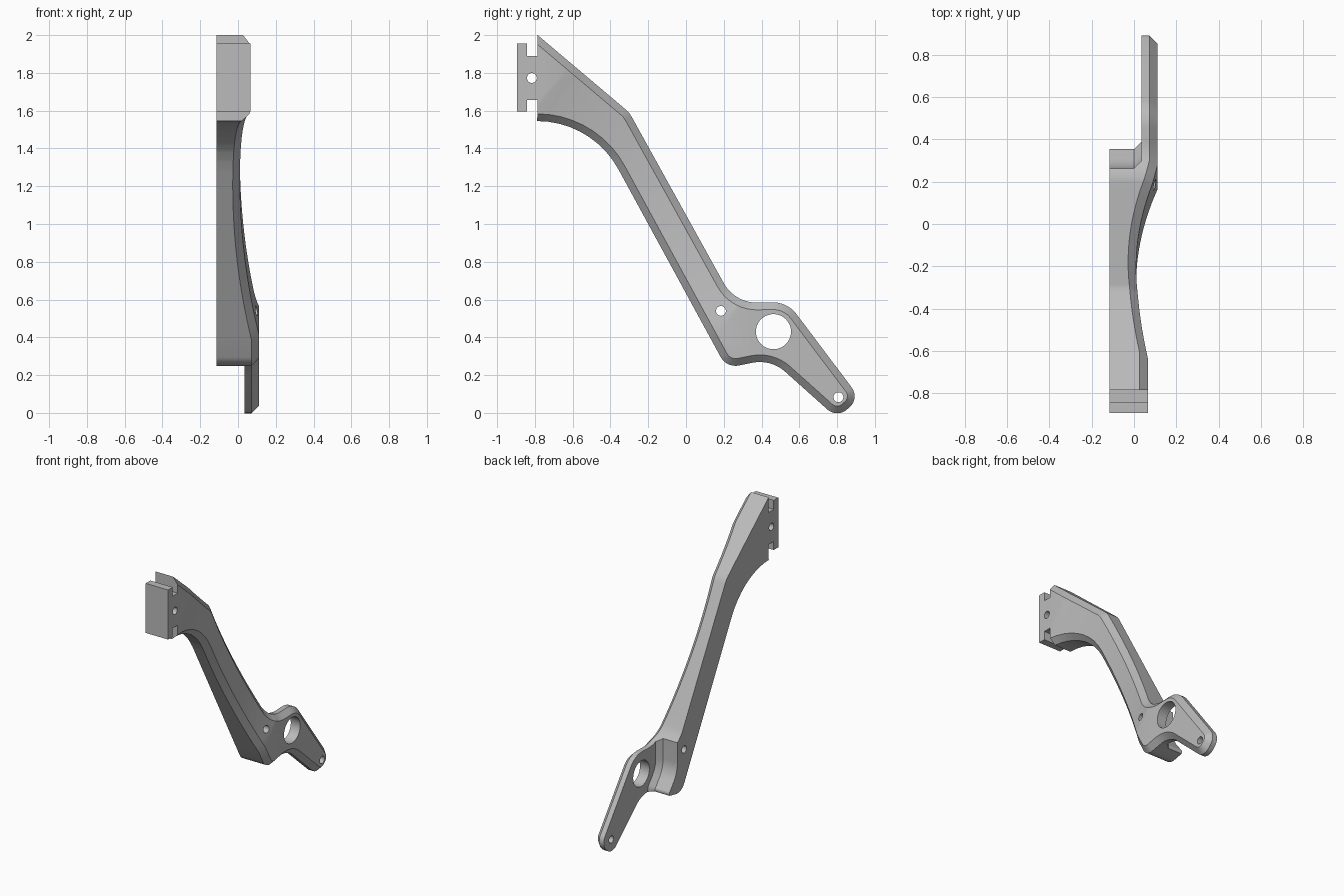
import bpy, bmesh, math
from mathutils import Vector

if "Cube" in bpy.data.objects:
    bpy.data.objects.remove(bpy.data.objects["Cube"])

BACK, PLATE_BACK = -0.115, 0.035
CHAMFER, FRONT_END = 0.038, -0.785

grey = bpy.data.materials.new("metal grey")
grey.use_nodes = True
grey.diffuse_color = (0.5, 0.5, 0.5, 1)
grey.node_tree.nodes["Principled BSDF"].inputs["Base Color"].default_value = (0.5, 0.5, 0.5, 1)


def rounded(corners):
    """Counter-clockwise (y, z) outline from corners given as (y, z, radius)."""
    out, n = [], len(corners)
    for i, (y, z, r) in enumerate(corners):
        p = Vector((y, z))
        a = (Vector(corners[i - 1][:2]) - p).normalized()
        b = (Vector(corners[(i + 1) % n][:2]) - p).normalized()
        if r == 0:
            out.append(p)
            continue
        half = a.angle(b) / 2
        centre = p + (a + b).normalized() * r / math.sin(half)
        start = p + a * r / math.tan(half) - centre
        end = p + b * r / math.tan(half) - centre
        turn = math.atan2(start.x * end.y - start.y * end.x, start.dot(end))
        steps = max(2, math.ceil(abs(turn) / math.radians(7)))
        for k in range(steps + 1):
            t = turn * k / steps
            c, s = math.cos(t), math.sin(t)
            out.append(centre + Vector((start.x * c - start.y * s, start.x * s + start.y * c)))
    area = sum(out[i - 1].x * p.y - out[i - 1].y * p.x for i, p in enumerate(out))
    return out if area > 0 else out[::-1]


def inset(pts, d):
    """Move an outline inwards by d."""
    out, n = [], len(pts)
    for i, p in enumerate(pts):
        a = (p - pts[i - 1]).normalized()
        b = (pts[(i + 1) % n] - p).normalized()
        na, nb = Vector((-a.y, a.x)), Vector((-b.y, b.x))
        out.append(p + (na + nb) * d / (1 + na.dot(nb)))
    return out


def prism(pts, rings):
    """Closed bmesh, facing outwards, through rings given as (x, inset)."""
    bm = bmesh.new()
    loops = [[bm.verts.new((x, p.x, p.y)) for p in (inset(pts, d) if d else pts)] for x, d in rings]
    n = len(pts)
    for lo, hi in zip(loops, loops[1:]):
        for i in range(n):
            j = (i + 1) % n
            bm.faces.new((lo[i], lo[j], hi[j], hi[i]))
    bm.faces.new(loops[0][::-1])
    bm.faces.new(loops[-1])
    bm.normal_update()
    return bm


def make(name, bm):
    me = bpy.data.meshes.new(name)
    bm.to_mesh(me)
    bm.free()
    me.materials.append(grey)
    ob = bpy.data.objects.new(name, me)
    bpy.context.collection.objects.link(ob)
    return ob


def activate(ob):
    bpy.ops.object.select_all(action='DESELECT')
    ob.select_set(True)
    bpy.context.view_layer.objects.active = ob


def combine(ob, bm, operation='DIFFERENCE'):
    """Subtract or join a shape and discard it."""
    tool = make("tool", bm)
    tool.hide_render = True
    mod = ob.modifiers.new("combine", 'BOOLEAN')
    mod.operation, mod.solver, mod.object = operation, 'EXACT', tool
    mod.use_hole_tolerant = True
    activate(ob)
    bpy.ops.object.modifier_apply(modifier=mod.name)
    bpy.data.objects.remove(tool)


def hole(ob, y, z, r):
    ring = [Vector((y + r * math.cos(math.tau * k / 40), z + r * math.sin(math.tau * k / 40)))
            for k in range(40)]
    combine(ob, prism(ring, [(-0.4, 0), (0.4, 0)]))


def sweep(y, z):
    """Height of the hollowed face along the arm."""
    u = min(max(0.8 * y - 0.6 * z, -1.6), -0.12)
    return 0.01 + 0.139 * (u + 0.97) ** 2


# Arm: chamfered outline with a square front end
SLOPE = 0.845
outline = rounded([
    (-0.9, 2.097, 0), (-0.30, 1.59, 0.14), (0.259, 0.58, 0.2), (0.536, 0.588, 0.157),
    (0.92, 0.078, 0.077), (0.80, -0.028, 0.077), (0.45, 0.285, 0.2),
    (0.215, 0.238, 0.09), (-0.497, 1.545, 0.49), (-0.9, 1.545, 0)])
bm = prism(outline, [(BACK, 0), (-CHAMFER, 0), (0, CHAMFER)])
for v in bm.verts:
    if v.co.y < FRONT_END - 0.04:
        if v.co.z > 1.8:
            v.co.z -= SLOPE * (FRONT_END - v.co.y)
        v.co.y = FRONT_END

# Slice the arm across and bend its face into a shallow hollow
slices = 24
for k in range(slices + 1):
    u = -1.6 + 1.48 * k / slices
    bmesh.ops.bisect_plane(bm, geom=bm.verts[:] + bm.edges[:] + bm.faces[:], dist=1e-5,
                           plane_co=(0, 0.8 * u, -0.6 * u), plane_no=(0, 0.8, -0.6))
for v in bm.verts:
    share = min(1, (v.co.x - BACK) / (-CHAMFER - BACK))
    v.co.x += share * sweep(v.co.y, v.co.z)
bmesh.ops.triangulate(bm, faces=bm.faces[:])
arm = make("arm", bm)

# Mounting block with a notched neck
block = [Vector(p) for p in [
    (-0.895, 1.595), (-0.842, 1.595), (-0.842, 1.657), (FRONT_END + 0.004, 1.657),
    (FRONT_END + 0.004, 1.89), (-0.842, 1.89), (-0.842, 1.955), (-0.895, 1.955)]]
combine(arm, prism(block, [(BACK, 0), (sweep(-0.9, 1.8), 0)]), 'UNION')

# Thin lower plate: clear the back behind a scooped end with a beveled root
scoop = rounded([(0.263, 0.9, 0), (0.263, 0.40, 0.2), (0.365, 0.275, 0.025), (0.27, 0.2, 0),
                 (0.27, -0.2, 0), (1.2, -0.2, 0), (1.2, 0.9, 0)])
combine(arm, prism(scoop, [(-0.3, 0), (0, 0), (PLATE_BACK, 0.035)]))

# Long pocket with a filleted floor
pocket = rounded([(-0.64, 1.815, 0.03), (-0.335, 1.56, 0.1), (0.165, 0.645, 0.03),
                  (0.075, 0.60, 0.03), (-0.468, 1.595, 0.33), (-0.72, 1.595, 0.025),
                  (-0.66, 1.70, 0.2)])
combine(arm, prism(pocket, [(0.3, 0), (-0.005, 0), (-0.022, 0.007), (-0.03, 0.022)]))

# Pivot, fixing, tip and block holes
for spot in [(0.463, 0.43, 0.093), (0.185, 0.54, 0.026),
             (0.807, 0.083, 0.026), (-0.816, 1.773, 0.026)]:
    hole(arm, *spot)

activate(arm)
bpy.ops.object.shade_smooth_by_angle(angle=math.radians(25))
